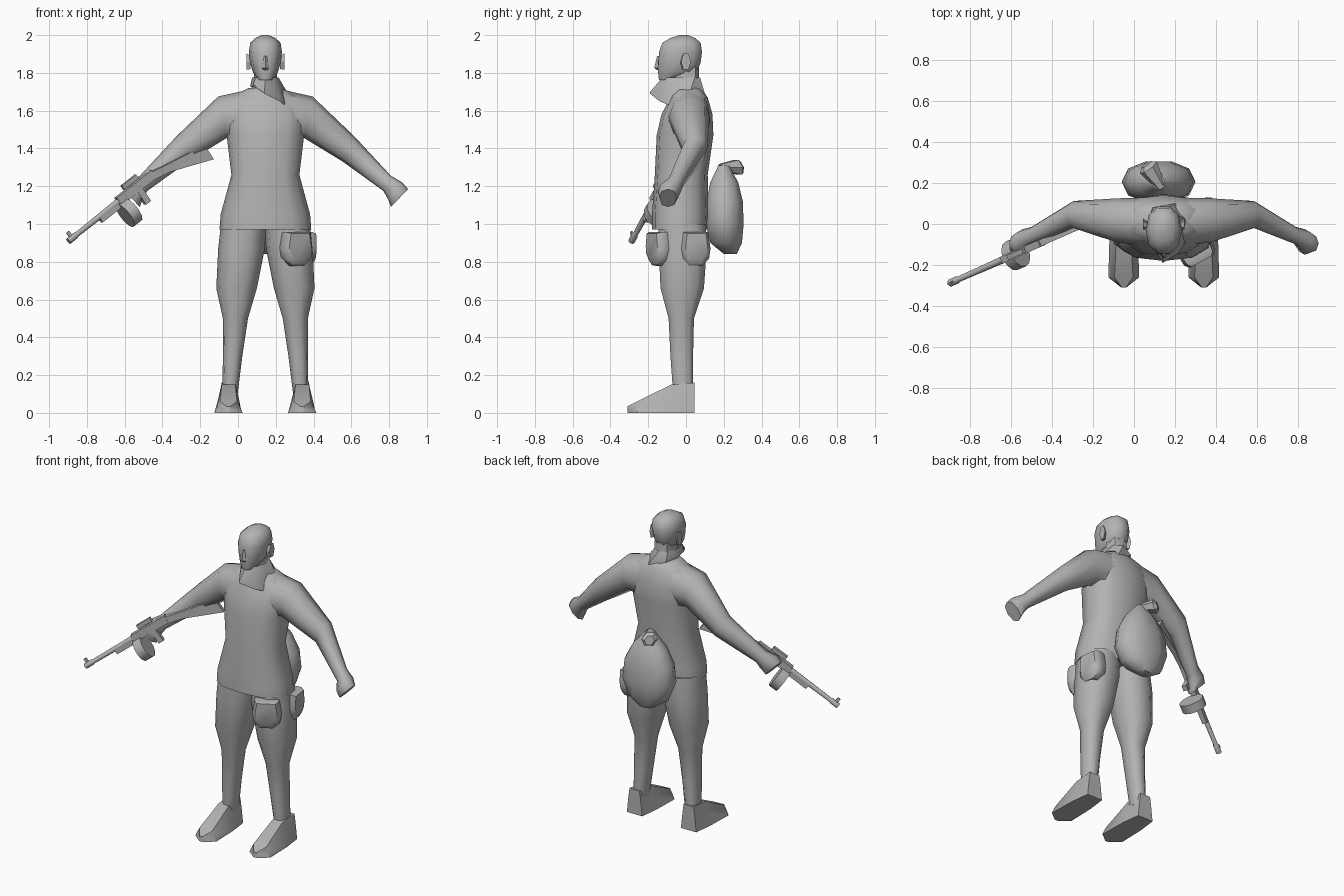
import bpy, bmesh, math
from mathutils import Vector, Matrix

CX = 0.145  # body centre line
grey = bpy.data.materials.new("plain_grey")
grey.diffuse_color = (0.45, 0.45, 0.45, 1)


def finish(name, bm, angle=50, matrix=None):
    if matrix:
        bm.transform(matrix)
    bmesh.ops.recalc_face_normals(bm, faces=bm.faces)
    me = bpy.data.meshes.new(name)
    bm.to_mesh(me)
    bm.free()
    me.materials.append(grey)
    for p in me.polygons:
        p.use_smooth = True
    me.set_sharp_from_angle(angle=math.radians(angle))
    ob = bpy.data.objects.new(name, me)
    bpy.context.collection.objects.link(ob)
    return ob


def loft(name, rings, angle=50, matrix=None, caps=True):
    bm = bmesh.new()
    vs = [[bm.verts.new(p) for p in r] for r in rings]
    n = len(vs[0])
    for a, b in zip(vs, vs[1:]):
        for i in range(n):
            j = (i + 1) % n
            bm.faces.new((a[i], a[j], b[j], b[i]))
    if caps:
        bm.faces.new(vs[0])
        bm.faces.new(vs[-1])
    return finish(name, bm, angle, matrix)


def oval(c, a, b, n=10, e=0.85):
    """Ring around c spanned by half axes a and b; e < 1 squares it off."""
    pts = []
    for i in range(n):
        t = 2 * math.pi * i / n
        k, s = math.cos(t), math.sin(t)
        pts.append(Vector(c) + Vector(a) * math.copysign(abs(k) ** e, k)
                   + Vector(b) * math.copysign(abs(s) ** e, s))
    return pts


def upright(name, rows, n=10, e=0.85, angle=50):
    """Loft of level rings: z, x0, x1, y0, y1."""
    return loft(name, [oval(((x0 + x1) / 2, (y0 + y1) / 2, z), ((x1 - x0) / 2, 0, 0),
                            (0, (y1 - y0) / 2, 0), n, e) for z, x0, x1, y0, y1 in rows], angle)


def centred(rows, cx=CX):
    return [(z, cx - h, cx + h, y0, y1) for z, h, y0, y1 in rows]


def box(name, centre, size, matrix=None):
    bm = bmesh.new()
    bmesh.ops.create_cube(bm, size=1)
    bm.transform(Matrix.Translation(centre) @ Matrix.Diagonal((*size, 1)))
    return finish(name, bm, 30, matrix)


# Tunic body
upright("tunic", centred([
    (0.97, 0.243, -0.18, 0.115), (1.05, 0.237, -0.18, 0.12), (1.26, 0.18, -0.165, 0.115),
    (1.47, 0.205, -0.155, 0.145), (1.58, 0.215, -0.13, 0.14), (1.67, 0.185, -0.085, 0.115),
    (1.72, 0.09, -0.065, 0.08)]), 12, 0.8, 60)

# Neck and head
upright("neck", centred([(1.68, 0.085, -0.07, 0.08), (1.74, 0.062, -0.07, 0.07),
                         (1.83, 0.06, -0.08, 0.07)]), 8)
upright("head", centred([
    (1.762, 0.035, -0.145, -0.07), (1.80, 0.065, -0.152, 0.055), (1.85, 0.08, -0.152, 0.082),
    (1.91, 0.088, -0.148, 0.09), (1.96, 0.08, -0.13, 0.082), (1.985, 0.052, -0.085, 0.05),
    (2.0, 0.018, -0.035, 0.01)]), 10, 0.9, 60)
loft("nose", [oval((CX, -0.145, 1.89), (0.007, 0, 0), (0, 0.008, 0), 4, 1),
              oval((CX, -0.15, 1.825), (0.018, 0, 0), (0, 0.018, 0), 4, 1),
              oval((CX, -0.145, 1.815), (0.012, 0, 0), (0, 0.008, 0), 4, 1)], 30)

# Neckerchief hanging over one shoulder
outer = [(0.14, -0.19, 1.70), (0.22, -0.14, 1.66), (0.26, -0.07, 1.63), (0.265, 0.02, 1.69),
         (0.20, 0.10, 1.69), (0.09, 0.08, 1.73), (0.065, 0, 1.735), (0.08, -0.09, 1.74)]
inner = [(CX + 0.07 * math.sin(t), -0.025 - 0.1 * math.cos(t), 1.775)
         for t in [i * math.pi / 4 for i in range(8)]]
under = [(x, y, z - 0.01) for x, y, z in outer]
loft("neckerchief", [inner, outer, under], 30, caps=False)

# Paired parts
for s, side in ((1, "left"), (-1, "right")):
    # Arm sections: top (d, z), bottom (d, z), y0, y1
    arm = [(0.05, 1.72, 0.05, 1.42, -0.11, 0.13), (0.25, 1.675, 0.205, 1.455, -0.09, 0.125),
           (0.47, 1.465, 0.41, 1.33, -0.02, 0.112), (0.665, 1.255, 0.625, 1.175, -0.10, -0.015),
           (0.725, 1.22, 0.65, 1.13, -0.15, -0.025), (0.755, 1.185, 0.665, 1.09, -0.14, -0.05)]
    loft(side + "_arm", [oval((CX + s * (a + c) / 2, (y0 + y1) / 2, (b + d) / 2),
                              (s * (a - c) / 2, 0, (b - d) / 2), (0, (y1 - y0) / 2, 0), 8)
                         for a, b, c, d, y0, y1 in arm], 60)
    # Leg sections: z, outer d, inner d, y0, y1
    leg = [(1.0, 0.235, -0.005, -0.15, 0.11), (0.87, 0.25, 0.003, -0.15, 0.115),
           (0.66, 0.26, 0.045, -0.14, 0.10), (0.5, 0.225, 0.092, -0.095, 0.045),
           (0.30, 0.225, 0.122, -0.085, 0.04), (0.10, 0.228, 0.147, -0.07, 0.04)]
    upright(side + "_leg", [(z, CX + s * i, CX + s * o, y0, y1) for z, o, i, y0, y1 in leg],
            10, 0.85, 60)
    # Shoe: y, half width at sole, half width on top, height
    fx = CX + s * 0.195
    shoe = [(0.045, 0.055, 0.036, 0.16), (-0.078, 0.07, 0.036, 0.15),
            (-0.26, 0.075, 0.045, 0.06), (-0.31, 0.012, 0.01, 0.035)]
    loft(side + "_shoe", [[(fx - b, y, 0), (fx + b, y, 0), (fx + (b + t) / 2, y, h * 0.55),
                           (fx + t, y, h), (fx - t, y, h), (fx - (b + t) / 2, y, h * 0.55)]
                          for y, b, t, h in shoe], 45)
    # Ear
    ex = CX + s * 0.088
    loft(side + "_ear", [oval((ex - s * 0.01, -0.01, 1.855), (0, 0.02, 0), (0, 0, 0.04), 6, 1),
                         oval((ex + s * 0.012, 0.0, 1.86), (0, 0.026, 0), (0, 0, 0.05), 6, 1)], 30)


# Belt pouches: rounded-bottom outlines stepping outwards
def pouch(name, centre, yaw, w, h, depth):
    outline = [(-0.42, 0.5), (0.42, 0.5), (0.5, 0.0), (0.45, -0.3), (0.22, -0.5),
               (-0.22, -0.5), (-0.45, -0.3), (-0.5, 0.0)]
    rings = [[(x * w * k, y * depth, z * h * k + (1 - k) * h * 0.3) for x, z in outline]
             for y, k in ((0.5, 0.9), (0.1, 1.0), (-0.25, 0.97), (-0.5, 0.75))]
    loft(name, rings, 40, Matrix.Translation(centre) @ Matrix.Rotation(yaw, 4, "Z"))


pouch("front_pouch", (0.31, -0.145, 0.868), math.radians(28), 0.175, 0.18, 0.085)
pouch("side_pouch", (0.365, 0.05, 0.868), math.radians(98), 0.16, 0.18, 0.085)

# Sack on the back with its tied end
upright("sack", centred([
    (0.84, 0.05, 0.20, 0.27), (0.90, 0.14, 0.125, 0.30), (1.0, 0.18, 0.10, 0.31),
    (1.12, 0.165, 0.105, 0.305), (1.22, 0.11, 0.125, 0.28), (1.31, 0.03, 0.17, 0.23)], 0.12), 10, 0.9)
loft("sack_tie", [oval((0.13 - 0.07 * t, 0.185 + 0.105 * t, 1.30), (0.83 * r, 0.55 * r, 0),
                       (0, -0.25 * q, q), 6, 1)
                  for t, r, q in ((0, 0.025, 0.02), (0.85, 0.05, 0.045), (1.0, 0.03, 0.03))], 40)

# Gun frame: local x runs from muzzle to stock, local z is up
u = Vector((0.44, 0.195, 0.35)).normalized()
w = (Vector((0, 0, 1)) - u * u.z).normalized()
v = w.cross(u)
G = Matrix.Translation((-0.89, -0.285, 0.915)) @ Matrix((u, v, w)).transposed().to_4x4()


def rod(name, rows, n=8, z=0):
    """Round part along the gun: x, radius."""
    loft(name, [oval((x, 0, z), (0, r, 0), (0, 0, r), n, 1) for x, r in rows], 50, G)


rod("gun_barrel", [(-0.01, 0.018), (0.04, 0.018), (0.05, 0.014), (0.38, 0.018)])
rod("gun_drum", [(0.335, 0.075), (0.39, 0.075)], 12, -0.085)
box("gun_receiver", (0.47, 0, 0), (0.25, 0.036, 0.05), G)
box("gun_foregrip", (0.27, 0, -0.018), (0.13, 0.03, 0.03), G)
box("gun_front_sight", (0.015, 0, 0.025), (0.02, 0.008, 0.035), G)
box("gun_bolt_cover", (0.46, 0, 0.045), (0.1, 0.024, 0.025), G)
box("gun_grip", (0.48, 0, -0.06), (0.035, 0.03, 0.09), G)
loft("gun_stock", [[(x, -t, z - h), (x, t, z - h), (x, t, z + h), (x, -t, z + h)]
                   for x, z, h, t in ((0.56, 0, 0.022, 0.016), (0.68, -0.025, 0.022, 0.016),
                                      (0.92, -0.095, 0.045, 0.018))], 30, G)
